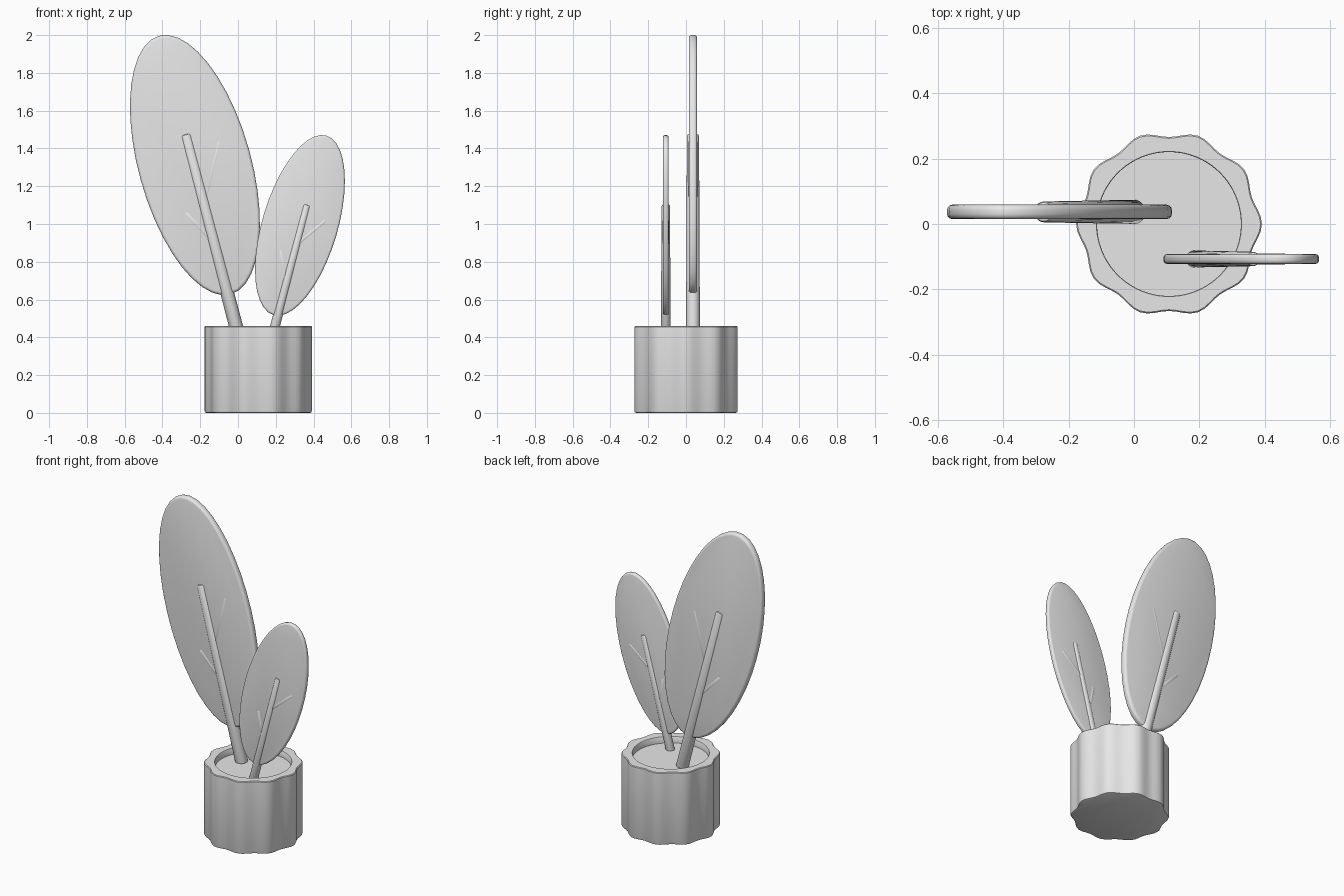
import bpy
import bmesh
from math import sin, cos, tau, radians
from mathutils import Vector, Matrix

if "Cube" in bpy.data.objects:
    bpy.data.objects.remove(bpy.data.objects["Cube"])

grey = bpy.data.materials.new("plain_grey")
grey.use_nodes = True
grey.diffuse_color = (0.8, 0.8, 0.8, 1)
grey.node_tree.nodes["Principled BSDF"].inputs["Base Color"].default_value = (0.8, 0.8, 0.8, 1)


def finish(name, bm, matrix, bevel=0.0, segments=2, angle=35):
    """Turn a bmesh into a smooth-shaded object with rounded edges."""
    bmesh.ops.recalc_face_normals(bm, faces=bm.faces)
    if bevel:
        sharp = [e for e in bm.edges if e.calc_face_angle(0) > radians(60)]
        bmesh.ops.bevel(bm, geom=sharp, offset=bevel, segments=segments,
                        profile=0.5, affect="EDGES")
    mesh = bpy.data.meshes.new(name)
    bm.to_mesh(mesh)
    bm.free()
    mesh.materials.append(grey)
    obj = bpy.data.objects.new(name, mesh)
    obj.matrix_world = matrix
    bpy.context.collection.objects.link(obj)
    bpy.ops.object.select_all(action="DESELECT")
    obj.select_set(True)
    bpy.context.view_layer.objects.active = obj
    bpy.ops.object.shade_smooth_by_angle(angle=radians(angle))
    return obj


def leaf(name, centre, half_length, half_width, thickness, tilt):
    """Flat oval blade, extruded along y and leaning sideways by tilt degrees."""
    bm = bmesh.new()
    ring = [bm.verts.new((half_width * cos(tau * i / 40), -thickness / 2,
                          half_length * sin(tau * i / 40))) for i in range(40)]
    face = bm.faces.new(ring)
    new = bmesh.ops.extrude_face_region(bm, geom=[face])["geom"]
    bmesh.ops.translate(bm, vec=(0, thickness, 0),
                        verts=[v for v in new if isinstance(v, bmesh.types.BMVert)])
    # the extruded source face remains as the front cap
    matrix = Matrix.Translation(centre) @ Matrix.Rotation(radians(tilt), 4, "Y")
    finish(name, bm, matrix, bevel=thickness * 0.36, segments=3)


def rod(name, y, start, end, r_start, r_end):
    """Tapered round rod between two (x, z) points at depth y."""
    a, b = Vector((start[0], y, start[1])), Vector((end[0], y, end[1]))
    bm = bmesh.new()
    bmesh.ops.create_cone(bm, cap_ends=True, segments=20, radius1=r_start,
                          radius2=r_end, depth=(b - a).length)
    turn = (b - a).to_track_quat("Z", "Y").to_matrix().to_4x4()
    finish(name, bm, Matrix.Translation((a + b) / 2) @ turn, bevel=r_end * 0.35)


# Fluted pot with a flat rim and recessed soil
POT_X, HEIGHT, SOIL_Z = 0.107, 0.46, 0.42
N = 80


def fluted(inset):
    return lambda t: 0.275 + 0.009 * cos(10 * t) - inset


def circle(radius):
    return lambda t: radius


profile = [(fluted(0.01), 0), (fluted(0.003), 0.003), (fluted(0), 0.01),
           (fluted(0), HEIGHT - 0.004), (fluted(0.004), HEIGHT),
           (circle(0.222), HEIGHT), (circle(0.22), HEIGHT - 0.003), (circle(0.22), SOIL_Z)]
bm = bmesh.new()
rings = []
for radius, z in profile:
    angles = [tau * i / N for i in range(N)]
    rings.append([bm.verts.new((radius(t) * cos(t), radius(t) * sin(t), z)) for t in angles])
for low, high in zip(rings, rings[1:]):
    for i in range(N):
        j = (i + 1) % N
        bm.faces.new((low[i], low[j], high[j], high[i]))
bm.faces.new(rings[0])
finish("pot", bm, Matrix.Translation((POT_X, 0, 0)))

# Soil disc
bm = bmesh.new()
bmesh.ops.create_cone(bm, cap_ends=True, segments=N, radius1=0.22, radius2=0.22, depth=0.02)
finish("soil", bm, Matrix.Translation((POT_X, 0, SOIL_Z - 0.01)))

# Tall leaf with its stem and veins
Y = 0.037
leaf("tall_leaf", (-0.228, Y, 1.312), 0.71, 0.298, 0.044, -15.5)
rod("tall_stem", Y, (0.002, 0.41), (-0.277, 1.475), 0.037, 0.032)
rod("tall_upper_vein", Y, (-0.175, 1.12), (-0.098, 1.442), 0.023, 0.023)
rod("tall_lower_vein", Y, (-0.145, 0.92), (-0.28, 1.062), 0.024, 0.024)

# Short leaf with its stem and veins
Y = -0.107
leaf("short_leaf", (0.328, Y, 0.993), 0.495, 0.2, 0.03, 16.5)
rod("short_stem", Y, (0.183, 0.41), (0.365, 1.102), 0.026, 0.022)
rod("short_upper_vein", Y, (0.31, 0.89), (0.463, 1.018), 0.017, 0.017)
rod("short_lower_vein", Y, (0.256, 0.69), (0.226, 0.862), 0.017, 0.017)
